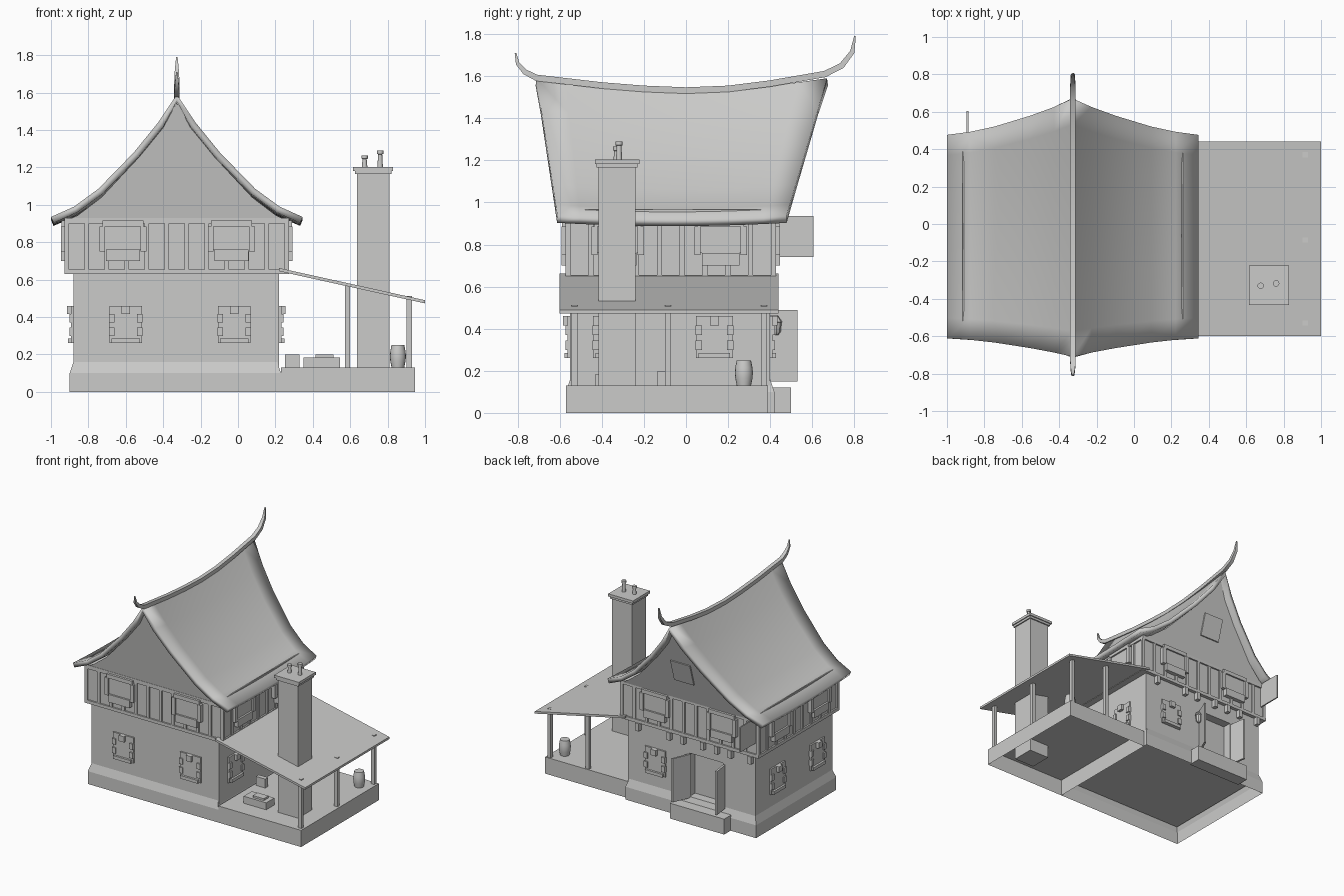
import bpy, bmesh, math
from mathutils import Vector

if "Cube" in bpy.data.objects:
    bpy.data.objects.remove(bpy.data.objects["Cube"])

grey = bpy.data.materials.new("plain_grey")
grey.diffuse_color = (0.6, 0.6, 0.59, 1)
grey.use_nodes = True
grey.node_tree.nodes["Principled BSDF"].inputs["Base Color"].default_value = grey.diffuse_color


def finish(bm, name, smooth=False):
    bmesh.ops.recalc_face_normals(bm, faces=bm.faces)
    me = bpy.data.meshes.new(name)
    bm.to_mesh(me)
    bm.free()
    me.materials.append(grey)
    ob = bpy.data.objects.new(name, me)
    bpy.context.collection.objects.link(ob)
    if smooth:
        bpy.ops.object.select_all(action='DESELECT')
        ob.select_set(True)
        bpy.context.view_layer.objects.active = ob
        bpy.ops.object.shade_smooth_by_angle(angle=math.radians(35))
    return ob


def add_box(bm, x0, x1, y0, y1, z0, z1, taper=0.0, bottom=True):
    v = [bm.verts.new(p) for p in (
        (x0, y0, z0), (x1, y0, z0), (x1, y1, z0), (x0, y1, z0),
        (x0 + taper, y0 + taper, z1), (x1 - taper, y0 + taper, z1),
        (x1 - taper, y1 - taper, z1), (x0 + taper, y1 - taper, z1))]
    faces = [(4, 5, 6, 7), (0, 1, 5, 4), (1, 2, 6, 5), (2, 3, 7, 6), (3, 0, 4, 7)]
    if bottom:
        faces.append((3, 2, 1, 0))
    for f in faces:
        bm.faces.new([v[i] for i in f])


def box(name, *dims, **kw):
    bm = bmesh.new()
    add_box(bm, *dims, **kw)
    return finish(bm, name)


def lathe(name, cx, cy, profile, n=12):
    bm = bmesh.new()
    rings = [[bm.verts.new((cx + r * math.cos(2 * math.pi * i / n),
                            cy + r * math.sin(2 * math.pi * i / n), z)) for i in range(n)]
             for r, z in profile]
    for a, b in zip(rings, rings[1:]):
        for i in range(n):
            bm.faces.new((a[i], a[(i + 1) % n], b[(i + 1) % n], b[i]))
    bm.faces.new(rings[0][::-1])
    bm.faces.new(rings[-1])
    return finish(bm, name, True)


# Wall planes of each storey: front, back, left, right
LOWER = dict(front=-0.55, back=0.40, left=-0.88, right=0.22)
UPPER = dict(front=-0.56, back=0.415, left=-0.915, right=0.26)


def wall_box(bm, walls, side, u0, u1, z0, z1, depth, back=0.01):
    """Box on a wall: u runs along the wall, depth outward."""
    p = walls[side]
    s = 1 if side in ("back", "right") else -1
    a, b = sorted((p - s * back, p + s * depth))
    if side in ("front", "back"):
        add_box(bm, u0, u1, a, b, z0, z1)
    else:
        add_box(bm, a, b, u0, u1, z0, z1)


# Plinth and porch base, hollow underneath
bm = bmesh.new()
add_box(bm, -0.9, 0.23, -0.57, 0.42, 0.0, 0.10, bottom=False)
bmesh.ops.delete(bm, geom=[f for f in bm.faces if f.normal.z > 0.9 or
                           all(v.co.z > 0.09 for v in f.verts)], context='FACES_ONLY')
add_box(bm, -0.9, 0.23, -0.57, 0.42, 0.10, 0.16, taper=0.02, bottom=False)
finish(bm, "plinth")
box("porch_base", 0.23, 0.945, -0.57, 0.39, 0.0, 0.13, bottom=False)
box("back_step", -0.68, -0.21, 0.40, 0.50, 0.0, 0.12)

# Lower storey with a recessed doorway
lower = box("lower_storey", -0.88, 0.22, -0.55, 0.40, 0.13, 0.65)
cutter = box("doorway_cutter", -0.60, -0.31, 0.33, 0.60, 0.14, 0.50)
cutter.hide_render = True
cutter.hide_viewport = True
cut = lower.modifiers.new("doorway", 'BOOLEAN')
cut.operation, cut.object, cut.solver = 'DIFFERENCE', cutter, 'EXACT'

# Open double door
for name, hx, dx in (("door_leaf_left", -0.61, -0.02), ("door_leaf_right", -0.31, 0.06)):
    bm = bmesh.new()
    add_box(bm, hx - 0.008, hx + 0.008, 0.39, 0.53, 0.15, 0.49)
    for v in bm.verts:
        v.co.x += dx * (v.co.y - 0.39) / 0.14
    finish(bm, name)

# Upper storey
box("upper_storey", -0.915, 0.26, -0.56, 0.415, 0.63, 0.93)
bm = bmesh.new()
for side in UPPER:
    lo, hi = (-0.915, 0.26) if side in ("front", "back") else (-0.56, 0.415)
    for z0, z1 in ((0.63, 0.655), (0.90, 0.93)):
        wall_box(bm, UPPER, side, lo - 0.012, hi + 0.012, z0, z1, 0.012)
    n = 11 if side in ("front", "back") else 9
    for i in range(n + 1):
        c = lo + (hi - lo) * i / n
        wall_box(bm, UPPER, side, c - 0.012, c + 0.012, 0.655, 0.90, 0.010)
finish(bm, "timber_frame")
for x in (-0.912, 0.258):
    box("wall_plate", x - 0.004, x + 0.004, -0.56, 0.42, 0.92, 0.967)

# Brackets under the rear overhang
bm = bmesh.new()
for x in (-0.85, -0.68, -0.56, -0.44, -0.27, -0.15, 0.12):
    wall_box(bm, LOWER, "back", x - 0.015, x + 0.015, 0.57, 0.63, 0.035)
finish(bm, "rear_brackets")

# Windows
centres = dict(front=(-0.615, -0.035), back=(-0.615, -0.035),
               left=(-0.325, 0.165), right=(-0.325, 0.165))
for side, cs in centres.items():
    for c in cs:
        bm = bmesh.new()
        for e in (-1, 1):
            a, b = sorted((c + e * 0.125, c + e * 0.095))
            wall_box(bm, UPPER, side, a, b, 0.75, 0.885, 0.032)
        wall_box(bm, UPPER, side, c - 0.10, c + 0.10, 0.76, 0.885, 0.018)
        wall_box(bm, UPPER, side, c - 0.11, c + 0.11, 0.885, 0.915, 0.03)
        wall_box(bm, UPPER, side, c - 0.09, c + 0.09, 0.70, 0.76, 0.032)
        finish(bm, "upper_window")
        if side == "back" and c < -0.3:
            continue
        bm = bmesh.new()
        c += 0.015 if side in ("front", "back") else -0.03
        wall_box(bm, LOWER, side, c - 0.088, c + 0.088, 0.26, 0.46, 0.012)
        wall_box(bm, LOWER, side, c - 0.022, c + 0.022, 0.415, 0.46, 0.035)
        wall_box(bm, LOWER, side, c - 0.075, c + 0.075, 0.26, 0.285, 0.028)
        for e in (-1, 1):
            for z in (0.30, 0.37):
                a, b = sorted((c + e * 0.09, c + e * 0.06))
                wall_box(bm, LOWER, side, a, b, z, z + 0.045, 0.022)
        finish(bm, "lower_window")
box("open_shutter", -0.895, -0.885, 0.41, 0.605, 0.74, 0.935)

# Swept roof: concave section, sagging ridge, gables leaning outward
RX = -0.327
PROFILE = [(0, 1.59), (0.10, 1.44), (0.23, 1.28), (0.42, 1.085), (0.55, 0.99), (0.673, 0.935)]
section = [(-d, z) for d, z in PROFILE[:0:-1]] + PROFILE


def gable_y(z, back):
    k = (z - 0.93) / 0.66
    return 0.475 + 0.195 * k if back else -0.61 - 0.10 * k


bm = bmesh.new()
N = 10
rows = []
for d, z in section:
    y0, y1 = gable_y(z, False), gable_y(z, True)
    sag = 0.015 + 0.04 * (z - 0.93) / 0.66
    rows.append([bm.verts.new((RX + d, y0 + (y1 - y0) * j / N,
                               z - sag * (1 - (2 * j / N - 1) ** 2))) for j in range(N + 1)])
for a, b in zip(rows, rows[1:]):
    for j in range(N):
        bm.faces.new((a[j], b[j], b[j + 1], a[j + 1]))
roof = finish(bm, "swept_roof", True)
up = sum(p.normal.z for p in roof.data.polygons) > 0
solid = roof.modifiers.new("thickness", 'SOLIDIFY')
solid.thickness, solid.offset = 0.035, -1 if up else 1

# Gable walls following the roof underside
for name, back, inset in (("front_gable", False, 0.04), ("back_gable", True, -0.04)):
    bm = bmesh.new()
    pts = [(d * 0.96, z - 0.045) for d, z in section if abs(d) < 0.6]
    pts = [(-0.58, 0.92)] + pts + [(0.58, 0.92)]
    bm.faces.new([bm.verts.new((RX + d, gable_y(z, back) + inset, z)) for d, z in pts])
    finish(bm, name)
bm = bmesh.new()
add_box(bm, RX - 0.085, RX + 0.085, -0.02, 0.01, 1.09, 1.26)
for v in bm.verts:
    v.co.y += gable_y(v.co.z, True) - 0.04
finish(bm, "gable_hatch")

# Ridge beam with upturned tapering ends
path = [(-0.81, 1.71, .004), (-0.80, 1.66, .009), (-0.765, 1.62, .013), (-0.71, 1.592, .015),
        (-0.4, 1.556, .015), (-0.2, 1.54, .015), (0, 1.532, .015), (0.2, 1.54, .015),
        (0.4, 1.565, .015), (0.66, 1.61, .015), (0.74, 1.65, .014), (0.79, 1.715, .011),
        (0.803, 1.79, .004)]
bm = bmesh.new()
rings = []
for i, (y, z, r) in enumerate(path):
    a, b = path[max(i - 1, 0)], path[min(i + 1, len(path) - 1)]
    t = Vector((0, b[0] - a[0], b[1] - a[1])).normalized()
    nrm = Vector((0, -t.z, t.y))
    c = Vector((RX, y, z))
    rings.append([bm.verts.new(c + Vector((sx * r, 0, 0)) + nrm * (sn * r))
                  for sx, sn in ((-1, -1), (1, -1), (1, 1), (-1, 1))])
for a, b in zip(rings, rings[1:]):
    for i in range(4):
        bm.faces.new((a[i], a[(i + 1) % 4], b[(i + 1) % 4], b[i]))
bm.faces.new(rings[0])
bm.faces.new(rings[-1])
finish(bm, "ridge_beam", True)

# Porch roof and posts
bm = bmesh.new()
add_box(bm, 0.22, 1.0, -0.60, 0.44, 0.645, 0.662)
for v in bm.verts:
    v.co.z -= (v.co.x - 0.22) / 0.78 * 0.172
finish(bm, "porch_roof")
for x, y, top in ((0.915, -0.53, 0.512), (0.915, -0.085, 0.512), (0.915, 0.37, 0.512),
                  (0.585, 0.37, 0.57)):
    box("porch_post", x - 0.014, x + 0.014, y - 0.014, y + 0.014, 0.13, top)

# Chimney, cap and pots
box("chimney", 0.635, 0.81, -0.415, -0.24, 0.03, 1.17)
box("chimney_collar", 0.625, 0.82, -0.425, -0.23, 1.165, 1.182)
box("chimney_cap", 0.615, 0.828, -0.432, -0.222, 1.182, 1.203)
for x, y, h in ((0.677, -0.33, 1.265), (0.76, -0.318, 1.29)):
    lathe("chimney_pot", x, y, [(0.015, 1.2), (0.011, h - 0.02), (0.017, h - 0.018), (0.017, h)])

# Porch furniture and rear lantern
lathe("barrel", 0.855, 0.275, [(0.034, 0.13), (0.041, 0.165), (0.043, 0.19),
                               (0.041, 0.215), (0.034, 0.25)], 16)
box("chest", 0.35, 0.545, -0.43, -0.33, 0.13, 0.185)
box("chest_lid", 0.415, 0.51, -0.41, -0.35, 0.185, 0.20)
box("log", 0.25, 0.33, -0.135, -0.10, 0.13, 0.20)
lathe("lantern", -0.27, 0.43, [(0.008, 0.37), (0.02, 0.385), (0.024, 0.43), (0.028, 0.432),
                               (0.008, 0.46)], 8)
box("lantern_arm", -0.275, -0.265, 0.39, 0.435, 0.455, 0.465)
